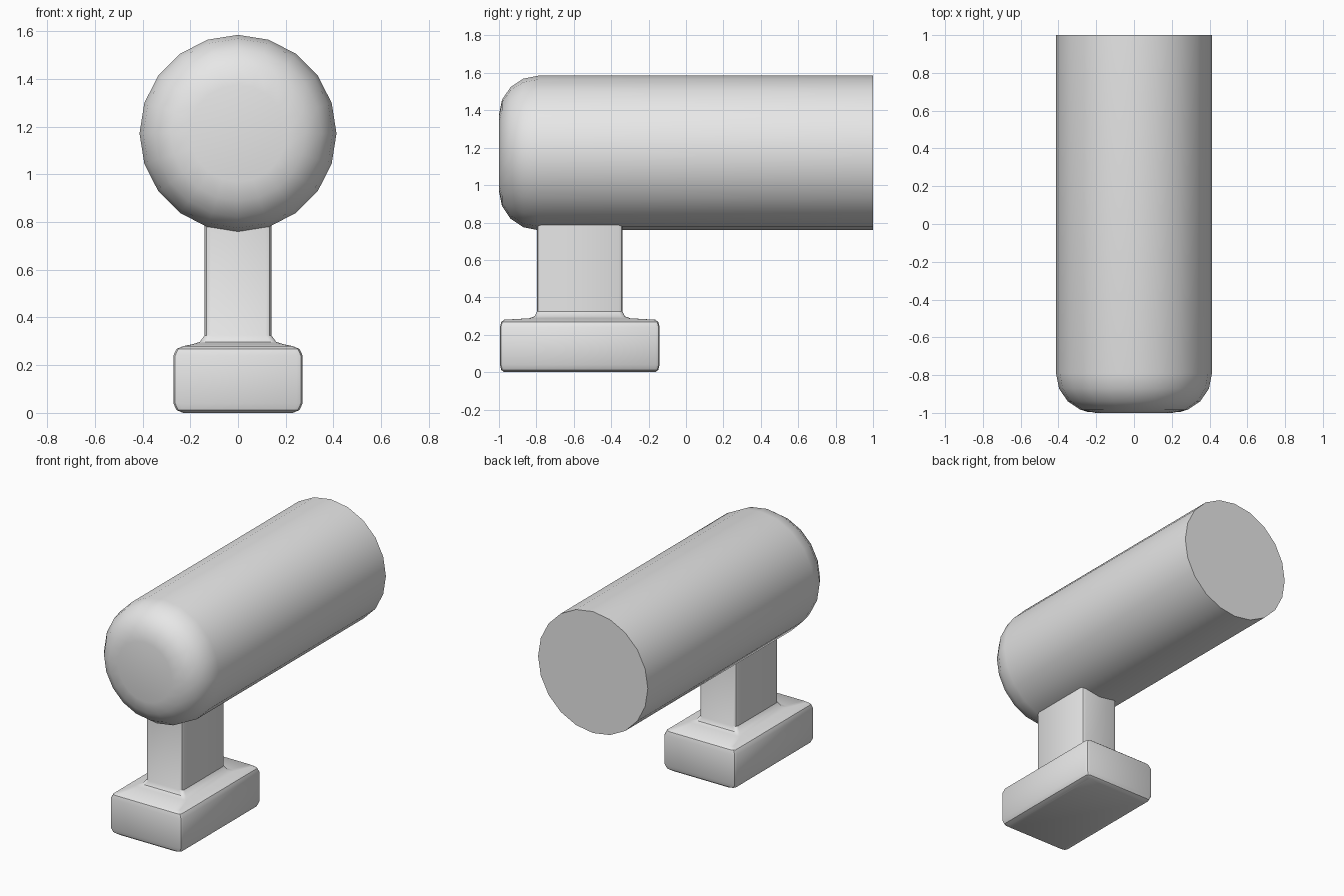
import bpy
import bmesh
import math

cube = bpy.data.objects.get("Cube")
if cube:
    bpy.data.objects.remove(cube, do_unlink=True)

grey = bpy.data.materials.new("plain_grey")
grey.use_nodes = True
grey.diffuse_color = (0.8, 0.8, 0.8, 1)
grey.node_tree.nodes["Principled BSDF"].inputs["Base Color"].default_value = (0.8, 0.8, 0.8, 1)


def loft(name, rings):
    """Skin a stack of equal-length point rings and cap both ends."""
    bm = bmesh.new()
    loops = [[bm.verts.new(p) for p in ring] for ring in rings]
    for a, b in zip(loops, loops[1:]):
        for i in range(len(a)):
            j = (i + 1) % len(a)
            bm.faces.new((a[i], a[j], b[j], b[i]))
    bm.faces.new(loops[0])
    bm.faces.new(loops[-1])
    bmesh.ops.recalc_face_normals(bm, faces=bm.faces)
    mesh = bpy.data.meshes.new(name)
    bm.to_mesh(mesh)
    bm.free()
    mesh.materials.append(grey)
    obj = bpy.data.objects.new(name, mesh)
    bpy.context.collection.objects.link(obj)
    bpy.ops.object.select_all(action="DESELECT")
    obj.select_set(True)
    bpy.context.view_layer.objects.active = obj
    bpy.ops.object.shade_smooth_by_angle(angle=math.radians(35))
    return obj


# Horizontal barrel: flat back, rounded front edge
SIDES, RADIUS, HEIGHT, ROUND, STEPS = 20, 0.413, 1.172, 0.21, 4


def barrel_ring(y, r):
    turns = [math.tau * i / SIDES for i in range(SIDES)]
    return [(r * math.sin(t), y, HEIGHT + r * math.cos(t)) for t in turns]


rings = [barrel_ring(1, RADIUS)]
for k in range(STEPS + 1):
    a = math.pi / 2 * k / STEPS
    rings.append(barrel_ring(-1 + ROUND - ROUND * math.sin(a),
                             RADIUS - ROUND + ROUND * math.cos(a)))
loft("barrel", rings)


# Stand: block foot flaring into a rectangular neck
def stand_ring(z, hx, hy, cx=0.025, cy=0.02, mid_y=-0.568):
    pts = []
    for q, (sx, sy) in enumerate([(1, 1), (-1, 1), (-1, -1), (1, -1)]):
        for k in range(3):
            a = math.pi / 2 * (q + k / 2)
            pts.append((sx * (hx - cx) + cx * math.cos(a),
                        mid_y + sy * (hy - cy) + cy * math.sin(a), z))
    return pts


profile = [
    (0, 0.23, 0.405), (0.012, 0.258, 0.42), (0.04, 0.271, 0.427),
    (0.24, 0.271, 0.427), (0.268, 0.258, 0.42), (0.28, 0.23, 0.405),
    (0.288, 0.19, 0.27), (0.298, 0.16, 0.242), (0.325, 0.14, 0.228),
    (0.85, 0.14, 0.228),
]
loft("stand", [stand_ring(*p) for p in profile])
